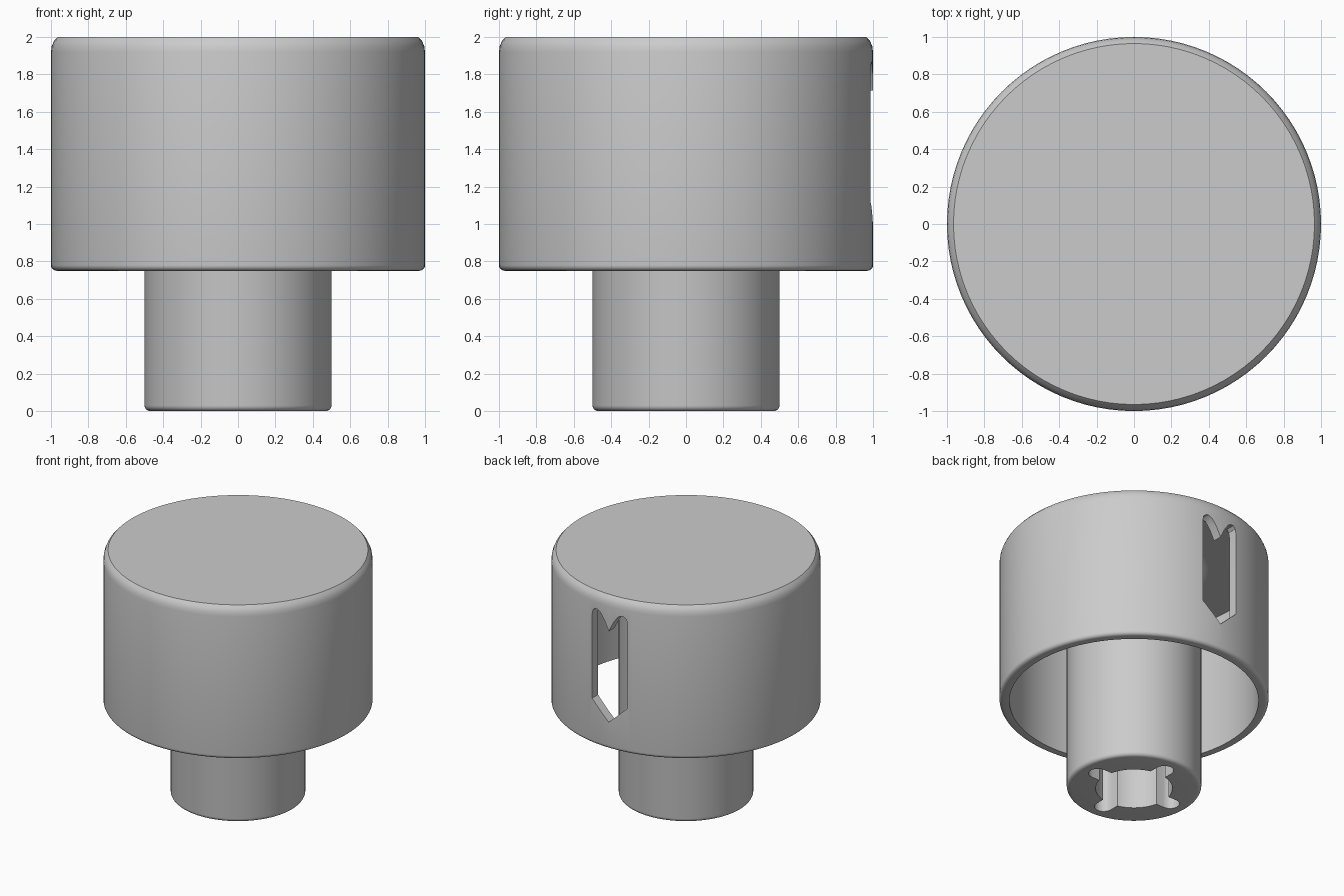
import bpy
import bmesh
from math import cos, sin, pi, radians, asin
from mathutils import Vector

SEGMENTS = 96

default = bpy.data.objects.get("Cube")
if default:
    bpy.data.objects.remove(default, do_unlink=True)

grey = bpy.data.materials.new("plain_grey")
grey.use_nodes = True
grey.diffuse_color = (0.6, 0.6, 0.6, 1)
grey.node_tree.nodes["Principled BSDF"].inputs["Base Color"].default_value = (0.6, 0.6, 0.6, 1)


def finish(bm, name):
    bmesh.ops.remove_doubles(bm, verts=bm.verts, dist=1e-5)
    bmesh.ops.recalc_face_normals(bm, faces=bm.faces)
    mesh = bpy.data.meshes.new(name)
    bm.to_mesh(mesh)
    bm.free()
    obj = bpy.data.objects.new(name, mesh)
    bpy.context.collection.objects.link(obj)
    mesh.materials.append(grey)
    return obj


def arc(r, z, radius, start, end, steps=5):
    """Points of a fillet centred on (r, z), angles in degrees."""
    angles = [radians(start + (end - start) * i / steps) for i in range(steps + 1)]
    return [(r + radius * cos(a), z + radius * sin(a)) for a in angles]


def lathe(name, profile):
    bm = bmesh.new()
    verts = [bm.verts.new((r, 0, z)) for r, z in profile]
    edges = [bm.edges.new(pair) for pair in zip(verts, verts[1:])]
    bmesh.ops.spin(bm, geom=verts + edges, axis=(0, 0, 1), cent=(0, 0, 0),
                   angle=2 * pi, steps=SEGMENTS, use_duplicate=False)
    return finish(bm, name)


def prism(name, points, push):
    bm = bmesh.new()
    face = bm.faces.new([bm.verts.new(p) for p in points])
    result = bmesh.ops.extrude_face_region(bm, geom=[face], use_keep_orig=True)
    moved = [v for v in result["geom"] if isinstance(v, bmesh.types.BMVert)]
    bmesh.ops.translate(bm, verts=moved, vec=Vector(push))
    return finish(bm, name)


def cut(obj, cutter):
    cutter.hide_render = True
    mod = obj.modifiers.new("cut", "BOOLEAN")
    mod.operation = "DIFFERENCE"
    mod.solver = "EXACT"
    mod.object = cutter
    bpy.context.view_layer.objects.active = obj
    bpy.ops.object.modifier_apply(modifier=mod.name)
    bpy.data.objects.remove(cutter, do_unlink=True)


# Hollow cup: flat top, rounded shoulder, open underside
cup = lathe("cup", [(0, 2.0), (0.965, 2.0), (0.985, 1.977), (0.996, 1.95), (1.0, 1.92)]
            + arc(0.97, 0.78, 0.03, 0, -90)
            + [(0.925, 0.75), (0.925, 1.87), (0, 1.87)])

# Stem: rounded foot, flared where it meets the cup ceiling
stem = lathe("stem", [(0, 0)] + arc(0.47, 0.03, 0.03, -90, 0)
             + arc(0.55, 1.82, 0.05, 180, 90) + [(0.55, 1.9), (0, 1.9)])

# Marker slot in the back wall: pointed below, two rounded lobes above
half = [(0.16, 1.12), (0.16, 1.81), (0.152, 1.845), (0.13, 1.865), (0.11, 1.866),
        (0.08, 1.85), (0.04, 1.795)]
outline = [(0, 0.97)] + half + [(0, 1.715)] + [(-x, z) for x, z in reversed(half)]
cut(cup, prism("slot_cutter", [(x, 0.7, z) for x, z in outline], (0, 0.5, 0)))

# Socket in the stem: round bore with four round-ended keyways
BORE, REACH, KEY = 0.285, 0.42, 0.07
lean = asin(KEY / BORE)
socket = []
for quarter in range(4):
    turn = quarter * pi / 2
    tip = [(REACH - KEY + KEY * cos(a), KEY * sin(a))
           for a in (radians(d) for d in range(-90, 91, 20))]
    socket += [(x * cos(turn) - y * sin(turn), x * sin(turn) + y * cos(turn)) for x, y in tip]
    for i in range(11):
        a = turn + lean + (pi / 2 - 2 * lean) * i / 10
        socket.append((BORE * cos(a), BORE * sin(a)))
cut(stem, prism("socket_cutter", [(x, y, -0.1) for x, y in socket], (0, 0, 1.3)))

# Smooth shading with crisp edges
bpy.ops.object.select_all(action="DESELECT")
for part in (cup, stem):
    part.select_set(True)
bpy.context.view_layer.objects.active = cup
bpy.ops.object.shade_smooth_by_angle(angle=radians(30))
